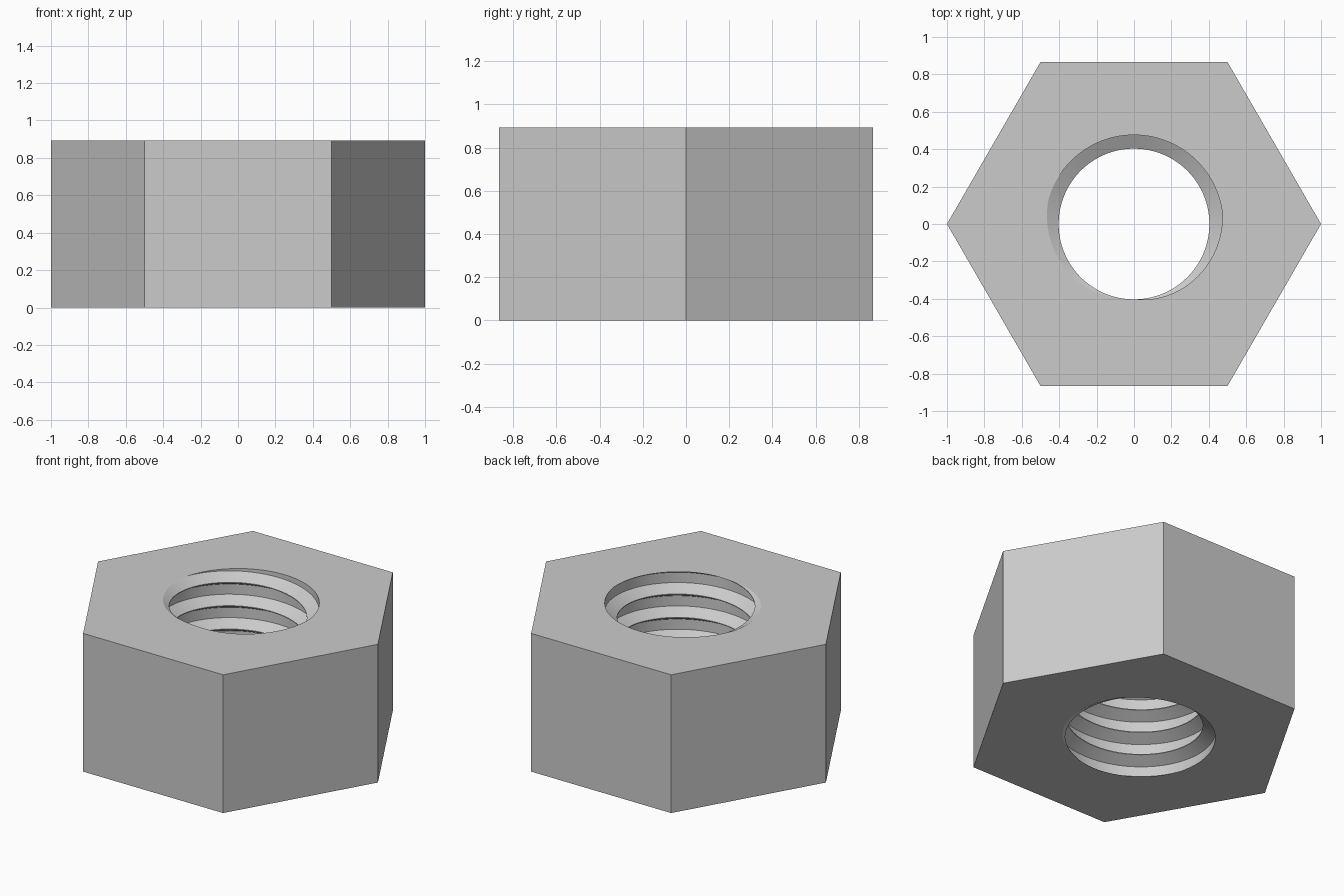
import bpy, bmesh
from math import cos, sin, pi, radians

cube = bpy.data.objects.get("Cube")
if cube:
    bpy.data.objects.remove(cube)

HEIGHT = 0.893
PITCH = 0.151
MINOR, MAJOR = 0.403, 0.476      # thread crest and root radii
ROOT, FLANK = 0.066, 0.04        # flat root width, height of each flank
SEGMENTS = 96                    # steps per turn
START = radians(85)              # angle where the groove meets the top face

# One pitch of the groove: radius and height from the groove centre
profile = [
    (MINOR, -ROOT / 2 - FLANK),
    (MAJOR, -ROOT / 2),
    (MAJOR, ROOT / 2),
    (MINOR, ROOT / 2 + FLANK),
    (MINOR, PITCH - ROOT / 2 - FLANK),
]

bm = bmesh.new()

# Threaded wall: the profile swept along a right-handed helix past both ends
previous = None
for i in range(-8 * SEGMENTS, 2 * SEGMENTS + 1):
    turn = i / SEGMENTS
    angle = START + turn * 2 * pi
    rise = HEIGHT + turn * PITCH
    column = [bm.verts.new((r * cos(angle), r * sin(angle), rise + z))
              for r, z in profile]
    if previous:
        for j in range(len(profile) - 1):
            bm.faces.new((previous[j], previous[j + 1], column[j + 1], column[j]))
    previous = column
bmesh.ops.remove_doubles(bm, verts=bm.verts, dist=0.0002)

# Trim the wall to the two end planes
for z, side in ((0, -1), (HEIGHT, 1)):
    bmesh.ops.bisect_plane(bm, geom=bm.verts[:] + bm.edges[:] + bm.faces[:],
                           dist=1e-5, plane_co=(0, 0, z),
                           plane_no=(0, 0, side), clear_outer=True)

# End faces: fill between each hole rim and a hexagon
rings = []
for z in (0, HEIGHT):
    rim = [e for e in bm.edges if e.is_boundary
           and all(abs(v.co.z - z) < 1e-4 for v in e.verts)]
    ring = [bm.verts.new((cos(k * pi / 3), sin(k * pi / 3), z)) for k in range(6)]
    outline = [bm.edges.new((ring[k], ring[(k + 1) % 6])) for k in range(6)]
    bmesh.ops.triangle_fill(bm, edges=rim + outline, use_beauty=True,
                            normal=(0, 0, 1 if z else -1))
    rings.append(ring)

# Six flat sides
low, high = rings
for k in range(6):
    n = (k + 1) % 6
    bm.faces.new((low[k], low[n], high[n], high[k]))

bmesh.ops.recalc_face_normals(bm, faces=bm.faces)
mesh = bpy.data.meshes.new("hex_nut")
bm.to_mesh(mesh)
bm.free()
nut = bpy.data.objects.new("hex_nut", mesh)
bpy.context.collection.objects.link(nut)

# Plain grey metal
grey = bpy.data.materials.new("light_grey")
grey.use_nodes = True
color = (0.6, 0.6, 0.6, 1)
grey.diffuse_color = color
grey.node_tree.nodes["Principled BSDF"].inputs["Base Color"].default_value = color
mesh.materials.append(grey)

# Smooth round thread, crisp edges
bpy.ops.object.select_all(action='DESELECT')
nut.select_set(True)
bpy.context.view_layer.objects.active = nut
bpy.ops.object.shade_smooth_by_angle(angle=radians(20))
